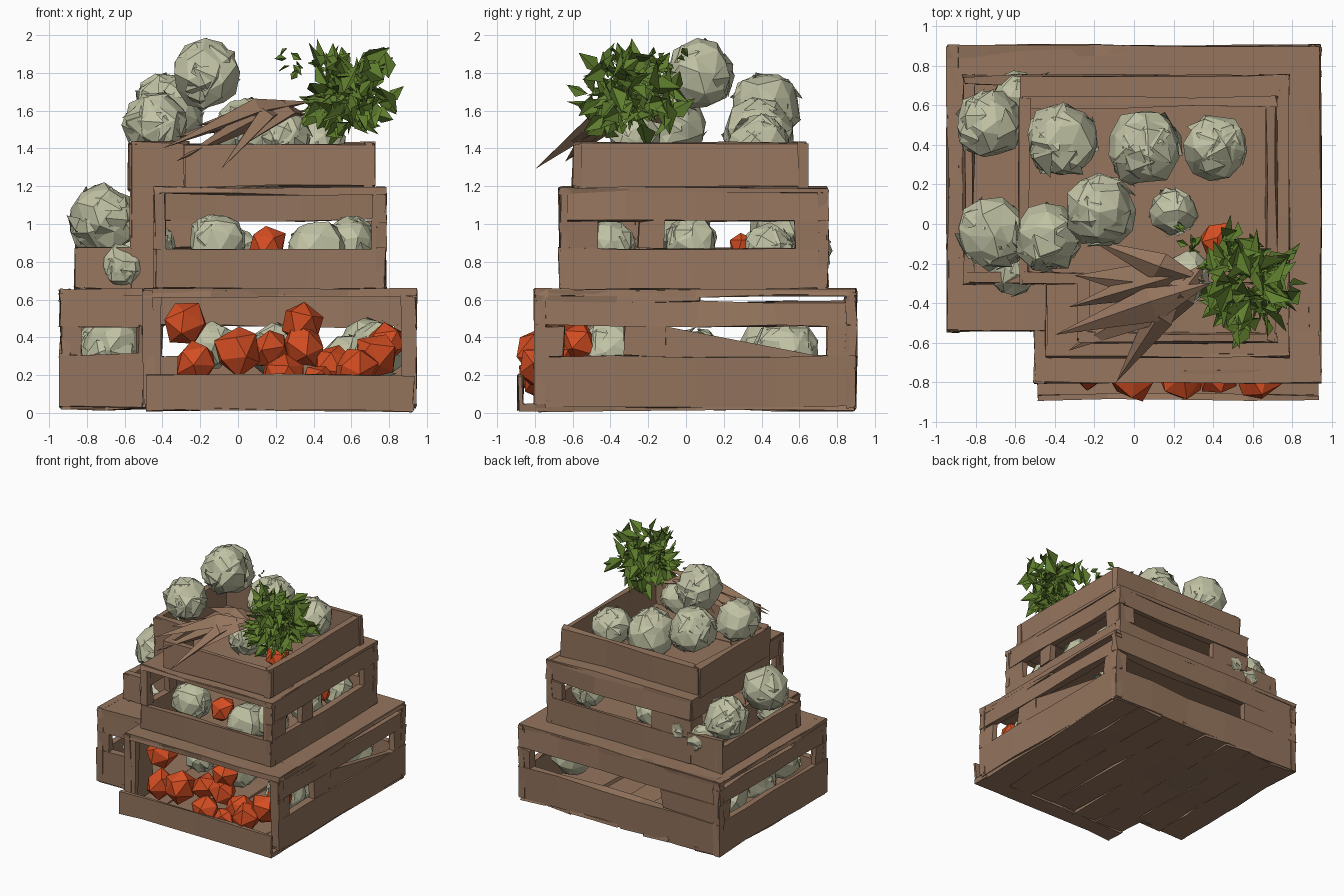
import bpy, bmesh, random
from mathutils import Vector, Matrix

random.seed(4)
if "Cube" in bpy.data.objects:
    bpy.data.objects.remove(bpy.data.objects["Cube"], do_unlink=True)


def material(name, rgb):
    m = bpy.data.materials.new(name)
    m.use_nodes = True
    m.diffuse_color = (*rgb, 1)
    bsdf = m.node_tree.nodes["Principled BSDF"]
    bsdf.inputs["Base Color"].default_value = (*rgb, 1)
    bsdf.inputs["Roughness"].default_value = 0.9
    return m


WOOD = material("brown wood", (0.30, 0.178, 0.112))
PALE = material("pale cabbage green", (0.53, 0.54, 0.37))
RED = material("tomato red", (0.66, 0.075, 0.016))
LEAF = material("leaf green", (0.115, 0.21, 0.027))


def finish(name, bm, mat):
    bmesh.ops.recalc_face_normals(bm, faces=bm.faces)
    me = bpy.data.meshes.new(name)
    bm.to_mesh(me)
    bm.free()
    me.materials.append(mat)
    ob = bpy.data.objects.new(name, me)
    bpy.context.collection.objects.link(ob)
    return ob


def wobble(amount):
    return Vector([random.uniform(-amount, amount) for _ in range(3)])


def board(bm, lo, hi, rough=0.01):
    """Rough-hewn box, split into stations along its longest side."""
    lo, hi = Vector(lo), Vector(hi)
    size = hi - lo
    axis = max(range(3), key=lambda i: size[i])
    u, v = [i for i in range(3) if i != axis]
    n = max(1, round(size[axis] / 0.4))
    rings = []
    for k in range(n + 1):
        ring = []
        for a, b in ((0, 0), (1, 0), (1, 1), (0, 1)):
            p = lo.copy()
            p[axis] += size[axis] * k / n
            p[u] += size[u] * a
            p[v] += size[v] * b
            ring.append(bm.verts.new(p + wobble(rough)))
        rings.append(ring)
    for r, s in zip(rings, rings[1:]):
        for i in range(4):
            bm.faces.new((r[i], r[i - 1], s[i - 1], s[i]))
    bm.faces.new(rings[0])
    bm.faces.new(rings[-1])


def wall(name, along, pos, lo, hi, z0, z1, bands=(), thick=0.06):
    """Wall along x or y; thick points inward. bands: (bottom, top, open spans)."""
    bm = bmesh.new()
    p0, p1 = sorted((pos, pos + thick))

    def piece(a, b, c, d):
        if b - a > 0.005 and d - c > 0.005:
            if along == "x":
                board(bm, (a, p0, c), (b, p1, d))
            else:
                board(bm, (p0, a, c), (p1, b, d))

    z = z0
    for bottom, top, spans in bands:
        piece(lo, hi, z, bottom)
        u = lo
        for a, b in spans:
            piece(u, a, bottom, top)
            u = b
        piece(u, hi, bottom, top)
        z = top
    piece(lo, hi, z, z1)
    finish(name, bm, WOOD)


def deck(name, parts, z0, z1, rough=0.008):
    bm = bmesh.new()
    for x0, x1, y0, y1 in parts:
        board(bm, (x0, y0, z0), (x1, y1, z1), rough)
    finish(name, bm, WOOD)


# Bottom crate, with one front corner left out
wall("bottom_front", "x", -0.80, -0.50, 0.94, 0.03, 0.65, [(0.05, 0.62, [(-0.41, 0.87)])])
wall("bottom_right", "y", 0.94, -0.80, 0.90, 0.03, 0.65,
     [(0.30, 0.46, [(-0.65, -0.33), (-0.1, 0.75)]), (0.585, 0.62, [(0.08, 0.84)])], -0.05)
wall("bottom_back", "x", 0.90, -0.94, 0.94, 0.03, 0.65, [(0.30, 0.46, [(-0.4, 0.83)])], -0.06)
wall("bottom_left", "y", -0.94, -0.54, 0.90, 0.03, 0.65,
     [(0.31, 0.46, [(-0.4, 0.75)]), (0.585, 0.625, [(-0.1, 0.84)])], 0.05)
wall("bottom_corner_front", "x", -0.54, -0.94, -0.50, 0.03, 0.65, [(0.31, 0.46, [(-0.83, -0.53)])], 0.05)
wall("bottom_corner_side", "y", -0.50, -0.80, -0.50, 0.03, 0.65, thick=0.05)
deck("bottom_lid", [(-0.94, 0.94, -0.54, 0.90), (-0.50, 0.94, -0.80, -0.54)], 0.62, 0.655)

# Slanted sill in the long right window
bm = bmesh.new()
sill = [bm.verts.new((x, y, z)) for x in (0.89, 0.935)
        for y, z in ((-0.12, 0.29), (0.76, 0.29), (-0.12, 0.46))]
bmesh.ops.convex_hull(bm, input=sill)
finish("window_sill", bm, WOOD)

# Low front tray: thin retaining board and its base, open at the ends
wall("tray_board", "x", -0.885, -0.49, 0.93, 0.02, 0.20, thick=0.022)
deck("tray_base", [(-0.49, 0.93, -0.88, -0.74)], 0.012, 0.045, 0.006)

# Uneven floor planks
bm = bmesh.new()
for i in range(8):
    x = -0.93 + i * 0.2325
    drop = random.uniform(0.015, 0.03)
    board(bm, (x, -0.53 if i < 2 else -0.79, drop), (x + 0.235, 0.89, 0.06), 0.014)
finish("floor_planks", bm, WOOD)

# Middle crate, low on the left
wall("middle_front", "x", -0.67, -0.44, 0.78, 0.66, 1.19, [(0.86, 1.16, [(-0.38, 0.71)])], 0.05)
wall("middle_right", "y", 0.78, -0.67, 0.75, 0.66, 1.19,
     [(0.87, 1.02, [(-0.47, -0.25), (-0.12, 0.58)])], -0.05)
wall("middle_back", "x", 0.75, -0.57, 0.78, 0.66, 1.19, [(0.87, 1.02, [(-0.2, 0.64)])], -0.05)
wall("middle_inner", "y", -0.57, -0.30, 0.73, 0.66, 1.19, [(0.87, 1.02, [(-0.15, 0.6)])], 0.04)
wall("middle_corner_front", "x", -0.30, -0.57, -0.40, 0.66, 1.42, thick=0.05)
wall("middle_corner_side", "y", -0.44, -0.66, -0.26, 0.66, 1.19, [(0.87, 1.02, [(-0.58, -0.36)])], 0.05)
wall("low_left", "y", -0.86, -0.30, 0.75, 0.66, 0.87, thick=0.05)
wall("low_front", "x", -0.30, -0.86, -0.54, 0.66, 0.87, thick=0.05)
wall("low_back", "x", 0.75, -0.86, -0.54, 0.66, 0.92, thick=-0.05)
deck("middle_lid", [(-0.57, 0.78, -0.30, 0.75), (-0.44, 0.78, -0.66, -0.30)], 1.165, 1.195)

# Top crate, open above
wall("top_front", "x", -0.60, -0.28, 0.72, 1.20, 1.42, thick=0.05)
wall("top_right", "y", 0.72, -0.59, 0.63, 1.20, 1.43, thick=-0.05)
wall("top_back", "x", 0.64, -0.57, 0.72, 1.18, 1.43, thick=-0.05)
wall("top_left", "y", -0.58, -0.30, 0.63, 1.18, 1.43, thick=0.05)
wall("top_corner_front", "x", -0.30, -0.57, -0.26, 1.18, 1.43, thick=0.05)
wall("top_corner_side", "y", -0.28, -0.58, -0.27, 1.18, 1.42, thick=0.05)


def lump(name, spots, detail, rough, mat, leaves=0):
    """Faceted round vegetables; leaves adds shallow overlapping wrapper leaves."""
    for i, (x, y, z, r) in enumerate(spots):
        bm = bmesh.new()
        bmesh.ops.create_icosphere(bm, subdivisions=detail, radius=r)
        for v in bm.verts:
            v.co += wobble(r * rough)
        bmesh.ops.rotate(bm, verts=bm.verts, matrix=Matrix.Rotation(random.random() * 6, 3, wobble(1)))
        for _ in range(leaves):
            out = wobble(1).normalized()
            side = out.orthogonal().normalized()
            side.rotate(Matrix.Rotation(random.random() * 6, 3, out))
            up = out.cross(side)
            pts = [out * 0.85 + side * 0.7, out * 0.8 + up * 0.65,
                   out * 0.72 - side * 0.62, out * 0.9 - up * 0.4]
            c = bm.verts.new(out * r * 1.05)
            rim = [bm.verts.new(p * r) for p in pts]
            for k in range(4):
                bm.faces.new((c, rim[k - 1], rim[k]))
        bmesh.ops.translate(bm, verts=bm.verts, vec=(x, y, z))
        finish(f"{name}_{i + 1}", bm, mat)


# Cabbages: heap on top, side ledge, then inside the crates
lump("top_cabbage", [(-0.17, 0.07, 1.79, .18), (-0.36, 0.42, 1.62, .185), (-0.44, -0.07, 1.53, .17),
                     (0.05, 0.39, 1.47, .19), (0.41, 0.39, 1.42, .16), (0.26, -0.27, 1.46, .13),
                     (0.2, 0.06, 1.29, .12)], 2, 0.11, PALE, 9)
lump("ledge_cabbage", [(-0.73, 0.5, 1.0, .17), (-0.71, -0.05, 1.03, .18), (-0.61, -0.24, 0.77, .12),
                       (-0.44, 0.66, 0.9, .1), (-0.6, 0.66, 0.85, .11)], 2, 0.11, PALE, 9)
lump("middle_cabbage", [(-0.11, -0.46, 0.91, .15), (0.42, -0.46, 0.86, .16), (0.6, -0.4, 0.9, .13),
                        (0.6, 0.03, 0.9, .14), (0.6, 0.43, 0.86, .14), (0.0, 0.45, 0.84, .13)],
     2, 0.11, PALE, 6)
lump("bottom_cabbage", [(-0.66, -0.3, 0.34, .17), (0.7, 0.53, 0.33, .17), (0.74, -0.42, 0.33, .15),
                        (-0.7, 0.45, 0.33, .17), (-0.13, -0.3, 0.36, .12), (0.2, -0.25, 0.33, .14),
                        (0.6, 0.0, 0.26, .16), (-0.7, 0.05, 0.3, .15)], 2, 0.11, PALE, 6)

# Tomatoes filling the bottom front tray, and a few higher up
lump("tomato", [(-0.28, -0.62, 0.47, .12), (-0.22, -0.72, 0.27, .12), (0.0, -0.77, 0.33, .13),
                (0.17, -0.68, 0.34, .11), (0.34, -0.66, 0.47, .12), (0.35, -0.70, 0.36, .12),
                (0.24, -0.775, 0.2, .12), (0.5, -0.7, 0.25, .12), (0.62, -0.775, 0.24, .12),
                (0.74, -0.69, 0.31, .12), (0.78, -0.56, 0.37, .11), (0.42, -0.775, 0.16, .1),
                (0.16, -0.42, 0.89, .11), (0.58, 0.3, 0.88, .08), (0.42, -0.08, 1.27, .09)],
     1, 0.13, RED)

# Bunch of thick tapering roots
bm = bmesh.new()
tips = [(-0.40, -0.56, 1.40), (-0.33, -0.64, 1.33), (-0.09, -0.80, 1.29), (0.0, -0.66, 1.40),
        (-0.33, -0.42, 1.46), (-0.30, -0.26, 1.46), (-0.22, -0.08, 1.52)]
for tip in tips:
    tip = Vector(tip)
    head = Vector((0.33, -0.26, 1.58)) + wobble(0.07)
    mid = tip.lerp(head, 0.62) + Vector((0, 0, 0.06))
    side = (head - tip).cross(Vector((0, 0, 1))).normalized() * 0.085
    up = Vector((0, 0, 0.06))
    ring = [bm.verts.new(mid + d + wobble(0.025)) for d in (side, up, -side, -up)]
    a, b = bm.verts.new(tip), bm.verts.new(head)
    for k in range(4):
        bm.faces.new((a, ring[k - 1], ring[k]))
        bm.faces.new((b, ring[k], ring[k - 1]))
finish("roots", bm, WOOD)

# Leafy tuft of folded pointed leaves, with stray sprigs
bm = bmesh.new()
heart = Vector((0.59, -0.29, 1.70))
for i in range(165):
    out = wobble(1).normalized()
    reach = random.uniform(0.3, 1.0)
    base = heart + Vector((out.x * 0.25, out.y * 0.29, out.z * 0.26)) * reach
    size = random.uniform(0.09, 0.15)
    if i > 156:
        base = Vector((0.27, -0.06, 1.85)) + wobble(0.07)
        size = 0.055
    along = (out + wobble(1.1)).normalized()
    side = along.orthogonal().normalized()
    side.rotate(Matrix.Rotation(random.random() * 6, 3, along))
    fold = along.cross(side) * size * 0.25
    pts = [base - along * size * 0.6, base + side * size * 0.38 + fold,
           base + along * size * 0.75, base - side * size * 0.38 + fold]
    for p in pts:
        p.z = min(p.z, 2.0)
    a, b, c, d = [bm.verts.new(p) for p in pts]
    bm.faces.new((a, b, c))
    bm.faces.new((a, c, d))
finish("leafy_tuft", bm, LEAF)
